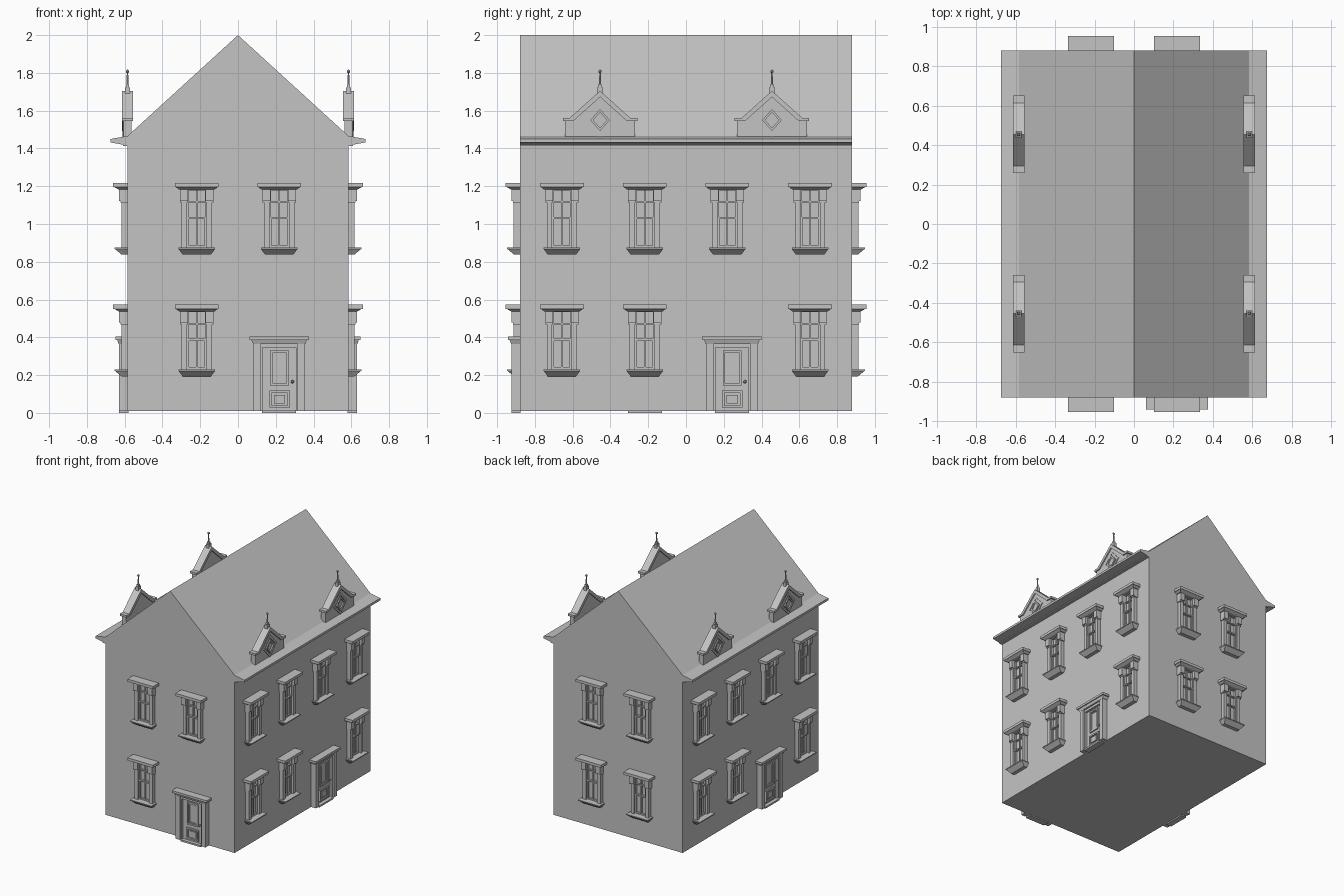
import bpy, bmesh, math
from mathutils import Matrix

cube = bpy.data.objects.get("Cube")
if cube:
    bpy.data.objects.remove(cube, do_unlink=True)

stone = bpy.data.materials.new("grey_stone")
stone.use_nodes = True
GREY = (0.55, 0.55, 0.55, 1)
stone.diffuse_color = GREY
stone.node_tree.nodes["Principled BSDF"].inputs["Base Color"].default_value = GREY

HALF_X, HALF_Y = 0.586, 0.88
EAVE, RIDGE = 1.465, 2.0


def prism(bm, pts, y0, y1):
    """Extrude an outline of (x, z) points from y0 to y1."""
    rings = [[bm.verts.new((x, y, z)) for x, z in pts] for y in (y0, y1)]
    bm.faces.new(rings[0])
    bm.faces.new(rings[1][::-1])
    for i in range(len(pts)):
        j = (i + 1) % len(pts)
        bm.faces.new((rings[0][j], rings[0][i], rings[1][i], rings[1][j]))


def box(bm, x0, x1, z0, z1, depth, back=0.005):
    """Block standing out of the wall by depth; the front is -y."""
    prism(bm, [(x0, z0), (x1, z0), (x1, z1), (x0, z1)], -depth, back)


def taper(bm, z0, w0, d0, z1, w1, d1):
    """Flared block: half width and depth at the bottom and at the top."""
    low, high = ([bm.verts.new(c) for c in
                  ((-w, 0.005, z), (-w, -d, z), (w, -d, z), (w, 0.005, z))]
                 for z, w, d in ((z0, w0, d0), (z1, w1, d1)))
    bm.faces.new(low[::-1])
    bm.faces.new(high)
    for i in range(4):
        j = (i + 1) % 4
        bm.faces.new((low[i], low[j], high[j], high[i]))


def frame(bm, x0, x1, z0, z1, t, depth):
    """Four bars around an opening."""
    box(bm, x0, x0 + t, z0, z1, depth)
    box(bm, x1 - t, x1, z0, z1, depth)
    box(bm, x0 + t, x1 - t, z0, z0 + t, depth)
    box(bm, x0 + t, x1 - t, z1 - t, z1, depth)


def make_mesh(name, build):
    bm = bmesh.new()
    build(bm)
    bmesh.ops.recalc_face_normals(bm, faces=bm.faces)
    mesh = bpy.data.meshes.new(name)
    bm.to_mesh(mesh)
    bm.free()
    mesh.materials.append(stone)
    return mesh


def place(name, mesh, x=0, y=0, z=0, turn=0):
    obj = bpy.data.objects.new(name, mesh)
    obj.location = (x, y, z)
    obj.rotation_euler.z = math.radians(turn)
    bpy.context.collection.objects.link(obj)


# House body with gabled roof
def build_house(bm):
    prism(bm, [(-HALF_X, 0.01), (HALF_X, 0.01), (HALF_X, EAVE),
               (0, RIDGE), (-HALF_X, EAVE)], -HALF_Y, HALF_Y)


# Eaves moulding on the long sides
def build_cornice(bm):
    profile = [(0.58, 1.413), (0.61, 1.413), (0.61, 1.42), (0.675, 1.432),
               (0.675, 1.45), (0.58, 1.467)]
    prism(bm, profile, -HALF_Y, HALF_Y)
    prism(bm, [(-x, z) for x, z in profile], -HALF_Y, HALF_Y)


# Sash window, measured up from the sill's underside
def build_window(bm):
    taper(bm, 0, 0.075, 0.03, 0.03, 0.097, 0.066)
    box(bm, -0.097, 0.097, 0.03, 0.038, 0.068)
    taper(bm, 0.345, 0.095, 0.047, 0.358, 0.112, 0.07)
    box(bm, -0.116, 0.116, 0.358, 0.38, 0.075)
    box(bm, -0.055, 0.055, 0.035, 0.35, 0.004)
    for s in (-1, 1):
        a, b = sorted((s * 0.052, s * 0.08))
        box(bm, a, b, 0.035, 0.35, 0.032)
        a, b = sorted((s * 0.047, s * 0.088))
        box(bm, a, b, 0.285, 0.35, 0.045)
        box(bm, a, b, 0.275, 0.285, 0.036)
    frame(bm, -0.053, 0.053, 0.037, 0.2, 0.012, 0.016)
    frame(bm, -0.053, 0.053, 0.188, 0.35, 0.01, 0.022)
    box(bm, -0.005, 0.005, 0.04, 0.35, 0.014)
    box(bm, -0.045, 0.045, 0.275, 0.284, 0.018)


# Panelled door with surround
def build_door(bm):
    box(bm, -0.09, 0.09, 0, 0.014, 0.045)
    for s in (-1, 1):
        a, b = sorted((s * 0.098, s * 0.135))
        box(bm, a, b, 0.01, 0.37, 0.045)
        a, b = sorted((s * 0.088, s * 0.1))
        box(bm, a, b, 0.01, 0.36, 0.034)
    box(bm, -0.1, 0.1, 0.345, 0.37, 0.034)
    taper(bm, 0.365, 0.138, 0.046, 0.387, 0.148, 0.054)
    box(bm, -0.158, 0.158, 0.387, 0.405, 0.062)
    box(bm, -0.09, 0.09, 0.012, 0.35, 0.016)
    frame(bm, -0.048, 0.052, 0.145, 0.33, 0.012, 0.026)
    frame(bm, -0.032, 0.036, 0.161, 0.314, 0.006, 0.021)
    frame(bm, -0.052, 0.056, 0.028, 0.118, 0.012, 0.026)
    box(bm, -0.028, 0.032, 0.05, 0.096, 0.024)
    bmesh.ops.create_icosphere(bm, subdivisions=1, radius=0.01,
                               matrix=Matrix.Translation((0.07, -0.026, 0.165)))


# Small ornamental gable with diamond light and finial
def build_dormer(bm):
    prism(bm, [(-0.185, 1.455), (0.185, 1.455), (0.185, 1.55), (0.15, 1.56),
               (0, 1.685), (-0.15, 1.56), (-0.185, 1.55)], -0.02, 0.02)
    for s in (-1, 1):
        prism(bm, [(0, 1.705), (s * 0.16, 1.562), (s * 0.197, 1.562),
                   (s * 0.197, 1.545), (s * 0.142, 1.545), (0, 1.672)],
              -0.03, 0.03)
    for half_w, half_h, inner, depth in ((0.085, 0.09, 0.75, 0.026),
                                         (0.052, 0.058, 0.7, 0.03)):
        for sx in (-1, 1):
            for sz in (-1, 1):
                prism(bm, [(sx * half_w * k, 1.55) for k in (1, inner)] +
                      [(0, 1.55 + sz * half_h * k) for k in (inner, 1)],
                      -depth, 0)
    box(bm, -0.016, 0.016, 1.69, 1.722, 0.013, 0.013)
    box(bm, -0.01, 0.01, 1.722, 1.738, 0.009, 0.009)
    bmesh.ops.create_cone(bm, cap_ends=True, segments=8, radius1=0.006,
                          radius2=0.003, depth=0.085,
                          matrix=Matrix.Translation((0, 0, 1.775)))
    bmesh.ops.create_icosphere(bm, subdivisions=1, radius=0.01,
                               matrix=Matrix.Translation((0, 0, 1.808)))


place("house_body", make_mesh("house_body", build_house))
place("eaves_cornice", make_mesh("eaves_cornice", build_cornice))
window = make_mesh("window", build_window)
door = make_mesh("door", build_door)
dormer = make_mesh("dormer", build_dormer)

# Openings on the two gable walls and the two long walls
LOW, HIGH = 0.193, 0.838
NEAR, FAR = 0.218, 0.657
for z in (LOW, HIGH):
    for s in (-1, 1):
        if s < 0 or z == HIGH:
            place("front_window", window, s * NEAR, -HALF_Y, z)
        place("back_window", window, s * NEAR, HALF_Y, z, 180)
        for name, side in (("left", 1), ("right", -1)):
            place(name + "_window", window, side * HALF_X, s * FAR, z, side * 90)
            if z == HIGH or s != side:
                place(name + "_window", window, side * HALF_X, s * NEAR, z, side * 90)
place("front_door", door, 0.218, -HALF_Y)
place("left_door", door, HALF_X, 0.243, 0, 90)
place("right_door", door, -HALF_X, -0.218, 0, -90)

for side in (-1, 1):
    for s in (-1, 1):
        place("dormer_gable", dormer, side * 0.585, s * 0.455, 0, side * 90)
